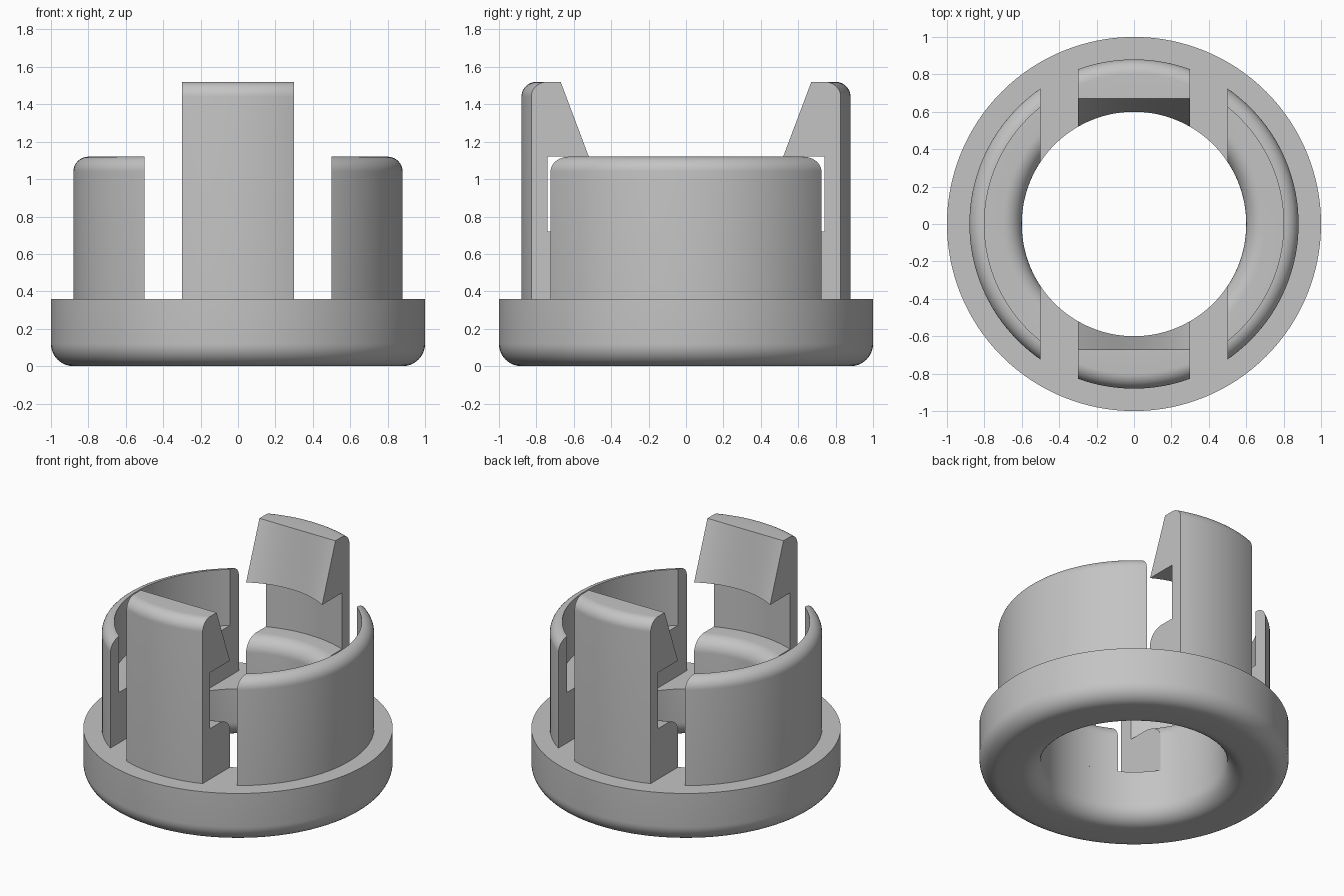
import bpy, bmesh
from math import sin, cos, pi, acos, sqrt, radians

cube = bpy.data.objects.get("Cube")
if cube:
    bpy.data.objects.remove(cube, do_unlink=True)

# Plain grey plastic
grey = bpy.data.materials.new("grey plastic")
grey.use_nodes = True
grey.diffuse_color = (0.55, 0.55, 0.55, 1)
grey.node_tree.nodes["Principled BSDF"].inputs["Base Color"].default_value = grey.diffuse_color


def fillet(r, z, size, start, steps=10):
    """Quarter circle around (r, z), turning anticlockwise from start degrees."""
    angles = [radians(start) + pi / 2 * i / steps for i in range(steps + 1)]
    return [(r + size * cos(a), z + size * sin(a)) for a in angles]


def sweep(name, sections, closed=False):
    """Skin a list of matching closed sections, capping the ends if open."""
    bm = bmesh.new()
    rows = [[bm.verts.new(p) for p in s] for s in sections]
    n = len(rows[0])
    pairs = list(zip(rows, rows[1:]))
    if closed:
        pairs.append((rows[-1], rows[0]))
    else:
        bm.faces.new(rows[0])
        bm.faces.new(rows[-1])
    for a, b in pairs:
        for i in range(n):
            j = (i + 1) % n
            bm.faces.new((a[i], a[j], b[j], b[i]))
    bmesh.ops.recalc_face_normals(bm, faces=bm.faces)
    mesh = bpy.data.meshes.new(name)
    bm.to_mesh(mesh)
    bm.free()
    mesh.materials.append(grey)
    obj = bpy.data.objects.new(name, mesh)
    bpy.context.collection.objects.link(obj)
    bpy.ops.object.select_all(action="DESELECT")
    obj.select_set(True)
    bpy.context.view_layer.objects.active = obj
    bpy.ops.object.shade_smooth_by_angle(angle=radians(30))


hole, wall_in, wall_out = 0.6, 0.8, 0.88
base_top, shelf, wall_top, clip_top = 0.36, 0.72, 1.12, 1.52

# Base flange: full turn, rounded underneath
profile = (fillet(0.72, 0.12, 0.12, 180) + fillet(0.88, 0.12, 0.12, 270)
           + [(1, base_top), (hole, base_top)])
turns = [2 * pi * i / 128 for i in range(128)]
sweep("base_flange", [[(r * cos(a), r * sin(a), z) for r, z in profile] for a in turns], True)

# Foot with rounded inner shelf, shared by walls and clips
foot = fillet(hole + 0.1, shelf - 0.1, 0.1, 90)[::-1] + [(wall_in, shelf)]

# Side walls: arcs trimmed flat at x = 0.5
profile = ([(hole, base_top)] + foot + fillet(wall_in, wall_top - 0.08, 0.08, 0)[::-1]
           + [(wall_out, base_top)])
for name, side in (("left_wall", 1), ("right_wall", -1)):
    sections = []
    for i in range(49):
        t = i / 24 - 1
        sections.append([(side * r * cos(t * acos(0.5 / r)), r * sin(t * acos(0.5 / r)), z)
                         for r, z in profile])
    sweep(name, sections)

# Snap clips: taller tongues with a sloped catch, straight-sided at x = 0.3
lower = [(hole, base_top)] + foot + [(wall_in, wall_top), (hole, wall_top)]
outer = fillet(wall_in, clip_top - 0.08, 0.08, 0)[::-1] + [(wall_out, base_top)]
for name, side in (("front_clip", -1), ("back_clip", 1)):
    sections = []
    for i in range(25):
        x = 0.3 * (i / 12 - 1)
        arc = lambda pts: [(x, side * sqrt(r * r - x * x), z) for r, z in pts]
        sections.append(arc(lower) + [(x, side * 0.67, clip_top)] + arc(outer))
    sweep(name, sections)
